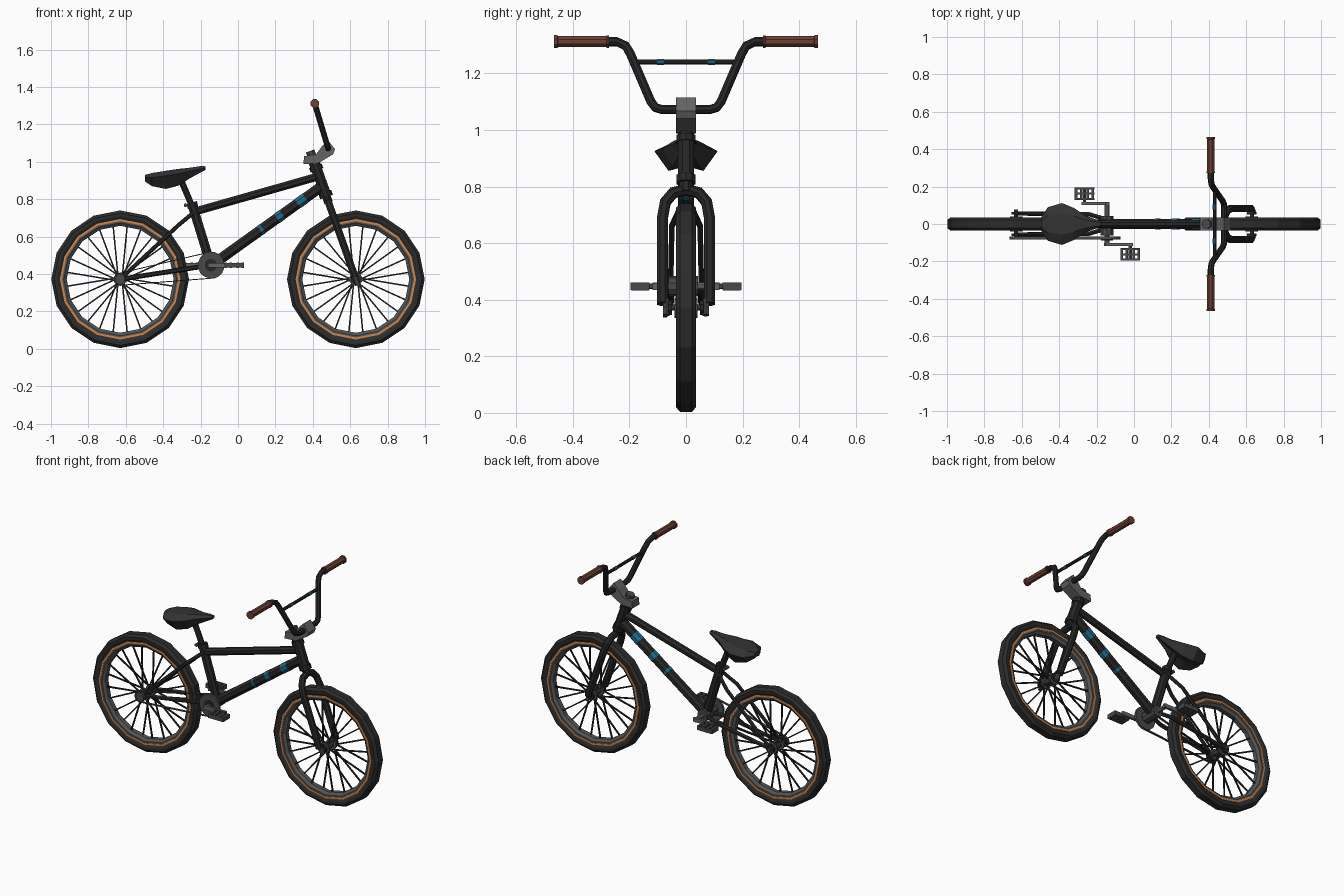
import bpy, bmesh, math
from mathutils import Vector as V

if "Cube" in bpy.data.objects:
    bpy.data.objects.remove(bpy.data.objects["Cube"])


def mat(name, *rgb):
    m = bpy.data.materials.new(name)
    m.diffuse_color = (*rgb, 1)
    m.use_nodes = True
    m.node_tree.nodes["Principled BSDF"].inputs["Base Color"].default_value = m.diffuse_color
    return m


BLACK = mat("frame black", .02, .02, .02)
RUBBER = mat("tyre rubber", .025, .025, .025)
SEAT = mat("seat black", .032, .032, .032)
STEEL = mat("stem grey", .125, .125, .125)
DARK = mat("dark steel", .065, .065, .065)
RIM = mat("rim grey", .09, .09, .09)
ORANGE = mat("orange line", .6, .24, .08)
BROWN = mat("grip brown", .15, .05, .035)
BLUE = mat("blue band", .015, .14, .25)


def loft(bm, rings, closed=False):
    """Bridge rings of points; either closed into a loop or capped."""
    rv = [[bm.verts.new(p) for p in r] for r in rings]
    n, m = len(rv), len(rv[0])
    for i in range(n if closed else n - 1):
        a, b = rv[i], rv[(i + 1) % n]
        for j in range(m):
            k = (j + 1) % m
            bm.faces.new((a[j], a[k], b[k], b[j]))
    if not closed:
        bm.faces.new(rv[0])
        bm.faces.new(rv[-1])


def sweep(bm, pts, r, n=8, ref=None):
    """Tube along a path; r is a radius or a radius per point."""
    pts = [V(p) for p in pts]
    d = (pts[-1] - pts[0]).normalized()
    ref = V(ref) if ref else (V((1, 0, 0)) if abs(d.y) > .7 else V((0, 1, 0)))
    rings = []
    for i, p in enumerate(pts):
        t = (pts[min(i + 1, len(pts) - 1)] - pts[max(i - 1, 0)]).normalized()
        a = (ref - ref.dot(t) * t).normalized()
        b = t.cross(a)
        q = r[i] if isinstance(r, (list, tuple)) else r
        rings.append([p + q * (math.cos(w) * a + math.sin(w) * b)
                      for w in (2 * math.pi * (j + .5) / n for j in range(n))])
    loft(bm, rings)


def lathe(bm, c, profile, n=16):
    """Closed (radius, y) profile spun about the y axis at c."""
    loft(bm, [[V((c[0] + r * math.cos(w), c[1] + y, c[2] + r * math.sin(w))) for r, y in profile]
              for w in (2 * math.pi * i / n for i in range(n))], True)


def box(bm, c, s):
    x, y, z = (k / 2 for k in s)
    loft(bm, [[V(c) + V((u * x, v * y, w * z)) for u, w in ((-1, -1), (1, -1), (1, 1), (-1, 1))]
              for v in (-1, 1)])


def part(name, material, build):
    bm = bmesh.new()
    build(bm)
    bmesh.ops.recalc_face_normals(bm, faces=bm.faces[:])
    me = bpy.data.meshes.new(name)
    bm.to_mesh(me)
    bm.free()
    me.materials.append(material)
    ob = bpy.data.objects.new(name, me)
    bpy.context.collection.objects.link(ob)
    return ob


def tube(name, material, pts, r, n=8, ref=None):
    return part(name, material, lambda bm: sweep(bm, pts, r, n, ref))


def pair(name, material, pts, r, n=8):
    """Same tube on both sides of the bike."""
    def build(bm):
        for s in (1, -1):
            sweep(bm, [(x, s * y, z) for x, y, z in pts], r, n)
    return part(name, material, build)


AX, AZ = .63, .372
REAR, FRONT = V((-AX, 0, AZ)), V((AX, 0, AZ))
BB = V((-.145, 0, .447))

# Wheels
side = [(.32, .025), (.336, .034), (.353, .035), (.368, .021)]
tyre_profile = side + [(r, -y) for r, y in reversed(side)]
for tag, c in (("rear", REAR), ("front", FRONT)):
    part(tag + "_tyre", RUBBER, lambda bm: lathe(bm, c, tyre_profile))
    part(tag + "_rim", RIM, lambda bm: lathe(
        bm, c, [(.322, .026), (.322, -.026), (.302, -.026), (.286, -.014), (.286, .014), (.302, .026)]))

    def lines(bm):
        for s in (1, -1):
            lathe(bm, c, [(.311, s * .02), (.311, s * .029), (.322, s * .029), (.322, s * .02)])
    part(tag + "_rim_line", ORANGE, lines)

    def spokes(bm):
        for i in range(24):
            w = 2 * math.pi * (i + .5) / 24
            s = 1 if i % 2 else -1
            h = w + (.3 if i // 2 % 2 else -.3)
            sweep(bm, [c + V((.03 * math.cos(h), s * .032, .03 * math.sin(h))),
                       c + V((.29 * math.cos(w), s * .006, .29 * math.sin(w)))], .0055, 4)
    part(tag + "_spokes", BLACK, spokes)

    def hub(bm):
        for y0, y1, r in ((-.04, .04, .018), (-.04, -.03, .036), (.03, .04, .036), (-.078, .078, .011)):
            sweep(bm, [c + V((0, y0, 0)), c + V((0, y1, 0))], r, 10)
    part(tag + "_hub", DARK, hub)
    pair(tag + "_dropouts", BLACK, [c + V((0, .05, 0)), c + V((0, .064, 0))], .028, 8)

# Frame
D0, D1 = V((-.13, 0, .455)), V((.452, 0, .872))
tube("top_tube", BLACK, [(-.235, 0, .733), (.43, 0, .922)], .023)
tube("down_tube", BLACK, [D0, D1], .03)
for i, (t, h) in enumerate(((.44, .012), (.607, .025), (.807, .037))):
    tube(f"down_tube_band_{i + 1}", BLUE, [D0.lerp(D1, t - h), D0.lerp(D1, t + h)], .0315)
tube("seat_tube", BLACK, [BB, (-.243, 0, .765)], .027)
tube("seat_clamp", BLACK, [(-.24, 0, .755), (-.248, 0, .782)], .031)
tube("clamp_bolt", DARK, [(-.28, -.018, .768), (-.28, .018, .768)], .011, 6)
tube("seat_post", BLACK, [(-.24, 0, .75), (-.308, 0, .91)], .018)
pair("seat_stays", BLACK, [(-.23, .015, .735), (-.32, .05, .66), (-AX, .056, AZ)], .011, 6)
pair("chain_stays", BLACK, [(-.16, .028, .445), (-.24, .052, .433), (-AX, .056, AZ)], .013, 6)


# Steering axis point at height z
def ax(z, y=0):
    return V((AX - .356 * (z - AZ), y, z))


U = V((-.335, 0, .942))
tube("head_tube", BLACK, [ax(.83), ax(.97)], .031)
for i, (z0, z1, r) in enumerate(((.812, .838, .036), (.955, .978, .036), (.978, 1.0, .03))):
    tube(f"headset_ring_{i + 1}", BLACK, [ax(z0), ax(z1)], r, 10)
tube("steerer", BLACK, [ax(.78), ax(1.05)], .025)
half = [(.083, .385), (.083, .69), (.073, .745), (.045, .778)]
tube("fork", BLACK, [ax(z, -y) for y, z in half] + [ax(.788)] +
     [ax(z, y) for y, z in reversed(half)], .021, 8, (.942, 0, .335))
pair("fork_tips", DARK, [ax(.40, .07), ax(.345, .07)], .014, 6)

# Stem and handlebar
stem = [(.353, 1.03), (.35, .987), (.428, .992), (.508, 1.04),
        (.519, 1.067), (.481, 1.115), (.449, 1.083), (.417, 1.04)]
part("stem", STEEL, lambda bm: loft(bm, [[V((x, y, z)) for x, z in stem] for y in (-.035, .035)]))
tube("stem_cap", DARK, [ax(1.03), ax(1.058)], .026)


def hb(y, z):
    return V((.482 - .3 * (z - 1.072), y, z))


bar = [(.085, 1.072), (.108, 1.079), (.124, 1.1), (.196, 1.268), (.213, 1.297), (.245, 1.312), (.46, 1.312)]
tube("handlebar", BLACK, [hb(-y, z) for y, z in reversed(bar)] + [hb(y, z) for y, z in bar],
     .0165, 8, (.958, 0, .287))
tube("crossbar", BLACK, [hb(-.183, 1.24), hb(.183, 1.24)], .010)
pair("crossbar_bands", BLUE, [hb(.078, 1.24), hb(.103, 1.24)], .0115)
pair("grips", BROWN, [hb(y, 1.312) for y in (.272, .28, .281, .453, .454, .466)],
     [.024, .024, .021, .021, .025, .025])

# Seat: lofted sections of x, half width, top, edge and bottom heights
sections = [(-.497, .035, .93, .915, .895), (-.46, .09, .94, .915, .87), (-.385, .112, .952, .925, .855),
            (-.32, .085, .962, .935, .872), (-.26, .045, .968, .95, .91),
            (-.2, .023, .977, .962, .943), (-.173, .015, .976, .967, .957)]
part("seat", SEAT, lambda bm: loft(bm, [
    [V((x, w * k, z)) for k, z in ((1, e), (.5, t), (-.5, t), (-1, e), (-.55, b),
                                   (0, b + .25 * (e - b)), (.55, b))]
    for x, w, t, e, b in sections]))


# Drivetrain
def disc(name, material, c, y0, y1, r, n):
    return tube(name, material, [(c.x, y0, c.z), (c.x, y1, c.z)], r, n)


disc("bottom_bracket", DARK, BB, -.062, .042, .036, 10)
disc("crank_axle", STEEL, BB, -.118, .118, .014, 8)
disc("chainring", DARK, BB, -.081, -.069, .07, 16)
disc("chainring_hub", BLACK, BB, -.087, -.081, .034, 10)
disc("rear_cog", DARK, REAR, -.08, -.066, .028, 12)


def chain(bm):
    d = BB - REAR
    base = math.atan2(d.z, d.x)
    lean = math.acos((.068 - .03) / d.length)
    rings = []
    for c, r, a0, a1 in ((BB, .068, -lean, lean), (REAR, .03, lean, 2 * math.pi - lean)):
        for i in range(9):
            w = base + a0 + (a1 - a0) * i / 8
            rings.append([V((c.x + q * math.cos(w), y, c.z + q * math.sin(w)))
                          for q, y in ((r, -.082), (r + .005, -.082), (r + .005, -.068), (r, -.068))])
    loft(bm, rings, True)


part("chain", DARK, chain)

# Cranks and pedals, one forward on the right and one back on the left
for tag, s, px in (("right", -1, -.02), ("left", 1, -.265)):
    mid = (BB.x + px) / 2
    part(tag + "_crank", STEEL, lambda bm: box(bm, (mid, s * .11, .447), (abs(px - BB.x) + .03, .015, .024)))

    def pedal(bm):
        sweep(bm, [(px, s * .11, .447), (px, s * .195, .447)], .01, 6)
        for y in (.134, .162, .19):
            box(bm, (px, s * y, .447), (.105, .011, .026))
        for dx in (-.045, -.018, .018, .045):
            box(bm, (px + dx, s * .162, .447), (.014, .062, .028))
    part(tag + "_pedal", DARK, pedal)
